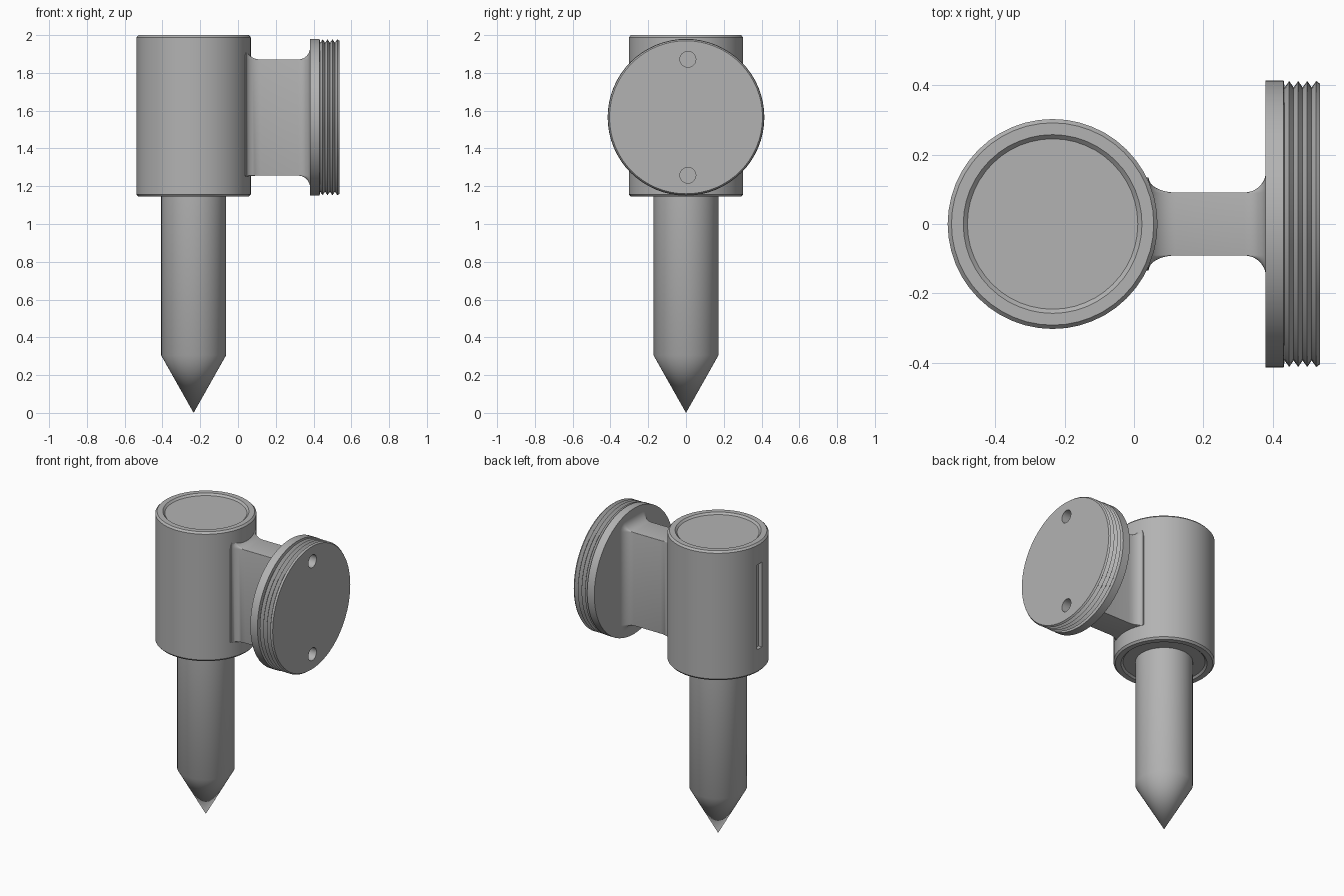
import bpy, bmesh, math
from mathutils import Matrix, Vector

if "Cube" in bpy.data.objects:
    bpy.data.objects.remove(bpy.data.objects["Cube"])

GREY = (0.45, 0.45, 0.45, 1)
mat = bpy.data.materials.new("plain grey")
mat.use_nodes = True
mat.diffuse_color = GREY
mat.node_tree.nodes["Principled BSDF"].inputs["Base Color"].default_value = GREY

POST_X = -0.235
FLANGE_Z = 1.565
ALONG_X = Matrix.Rotation(math.pi / 2, 4, "Y")


def finish(bm, name, matrix=Matrix()):
    bmesh.ops.recalc_face_normals(bm, faces=bm.faces)
    bm.transform(matrix)
    mesh = bpy.data.meshes.new(name)
    bm.to_mesh(mesh)
    bm.free()
    mesh.materials.append(mat)
    obj = bpy.data.objects.new(name, mesh)
    bpy.context.collection.objects.link(obj)
    return obj


def lathe(name, profile, matrix, steps=48):
    """Spin (radius, height) points around the local z axis."""
    bm = bmesh.new()
    verts = [bm.verts.new((r, 0, h)) for r, h in profile]
    edges = [bm.edges.new(pair) for pair in zip(verts, verts[1:])]
    bmesh.ops.spin(bm, geom=verts + edges, cent=(0, 0, 0), axis=(0, 0, 1),
                   angle=math.tau, steps=steps)
    bmesh.ops.remove_doubles(bm, verts=bm.verts, dist=1e-5)
    return finish(bm, name, matrix)


def cut(obj, cutter):
    cutter.hide_render = True
    mod = obj.modifiers.new("cut", "BOOLEAN")
    mod.object, mod.solver = cutter, "EXACT"
    bpy.context.view_layer.objects.active = obj
    bpy.ops.object.modifier_apply(modifier=mod.name)
    bpy.data.objects.remove(cutter)


# Round body with chamfered rims and shallow recessed end faces
lower = [(0, 1.157), (0.246, 1.157), (0.258, 1.145), (0.292, 1.145), (0.303, 1.157)]
upper = [(r, 3.145 - z) for r, z in reversed(lower)]
body = lathe("body", lower + upper, Matrix.Translation((POST_X, 0, 0)))

# Tall narrow slot on the side away from the arm
bm = bmesh.new()
bmesh.ops.create_cube(bm, size=1, matrix=Matrix.Translation((POST_X - 0.303, 0, 1.58))
                      @ Matrix.Diagonal((0.05, 0.05, 0.56, 1)))
cut(body, finish(bm, "slot_cutter"))

# Pointed ground spike
spike = lathe("spike", [(0, 0), (0.172, 0.305), (0.172, 1.2), (0, 1.2)],
              Matrix.Translation((POST_X, 0, 0)))

# Flange with a threaded rim
RIM, ROOT, PITCH = 0.415, 0.394, 0.026
profile = [(0, 0.38), (RIM, 0.38), (RIM, 0.432), (ROOT, 0.435)]
for i in range(4):
    start = 0.435 + i * PITCH
    profile += [(RIM - 0.002, start + PITCH / 2), (ROOT, start + PITCH)]
profile[-1] = (0.405, 0.537)
profile.append((0, 0.537))
flange = lathe("threaded_flange", profile, Matrix.Translation((0, 0, FLANGE_Z)) @ ALONG_X, 64)

# Two blind holes in the flange face
for side in (-1, 1):
    place = Matrix.Translation((0.455, 0.01, FLANGE_Z + side * 0.307)) @ ALONG_X
    cut(flange, lathe("hole_cutter", [(0, 0), (0.042, 0), (0.042, 0.2), (0, 0.2)], place, 24))


# Arm lofted from rounded rectangles that flare into the body and the flange
def section(bm, x, side, top, bottom):
    ring = []
    corners = [(1, 1), (-1, 1), (-1, -1), (1, -1)]
    for k, (sy, sz) in enumerate(corners):
        z = 1.87 if sz > 0 else 1.257
        grow = top if sz > 0 else bottom
        for j in range(5):
            a = (k + j / 4) * math.pi / 2
            ring.append(bm.verts.new((x, sy * 0.09 + math.cos(a) * (side + 0.001),
                                      z + math.sin(a) * (grow + 0.001))))
    return ring


def fillet(t, radius=0.062):
    """Distance from the wall and outward growth of a quarter-round fillet."""
    a = t * math.pi / 2
    return radius * (1 - math.sin(a)), radius * (1 - math.cos(a))


bm = bmesh.new()
rings = [section(bm, 0.0, 0.04, 0.06, 0.008)]
for i in range(8, -1, -1):
    away, grow = fillet(i / 8)
    rings.append(section(bm, 0.042 + away * 1.25, grow * 0.7, grow, grow * 0.12))
for i in range(9):
    away, grow = fillet(i / 8)
    rings.append(section(bm, 0.381 - away, grow, grow, grow))
for a, b in zip(rings, rings[1:]):
    for i in range(len(a)):
        j = (i + 1) % len(a)
        bm.faces.new((a[i], a[j], b[j], b[i]))
bm.faces.new(rings[0])
bm.faces.new(rings[-1])
arm = finish(bm, "arm")

# Smooth round walls, keep hard edges crisp
bpy.ops.object.select_all(action="DESELECT")
for obj in (body, spike, flange, arm):
    obj.select_set(True)
bpy.context.view_layer.objects.active = body
bpy.ops.object.shade_smooth_by_angle(angle=math.radians(30))
